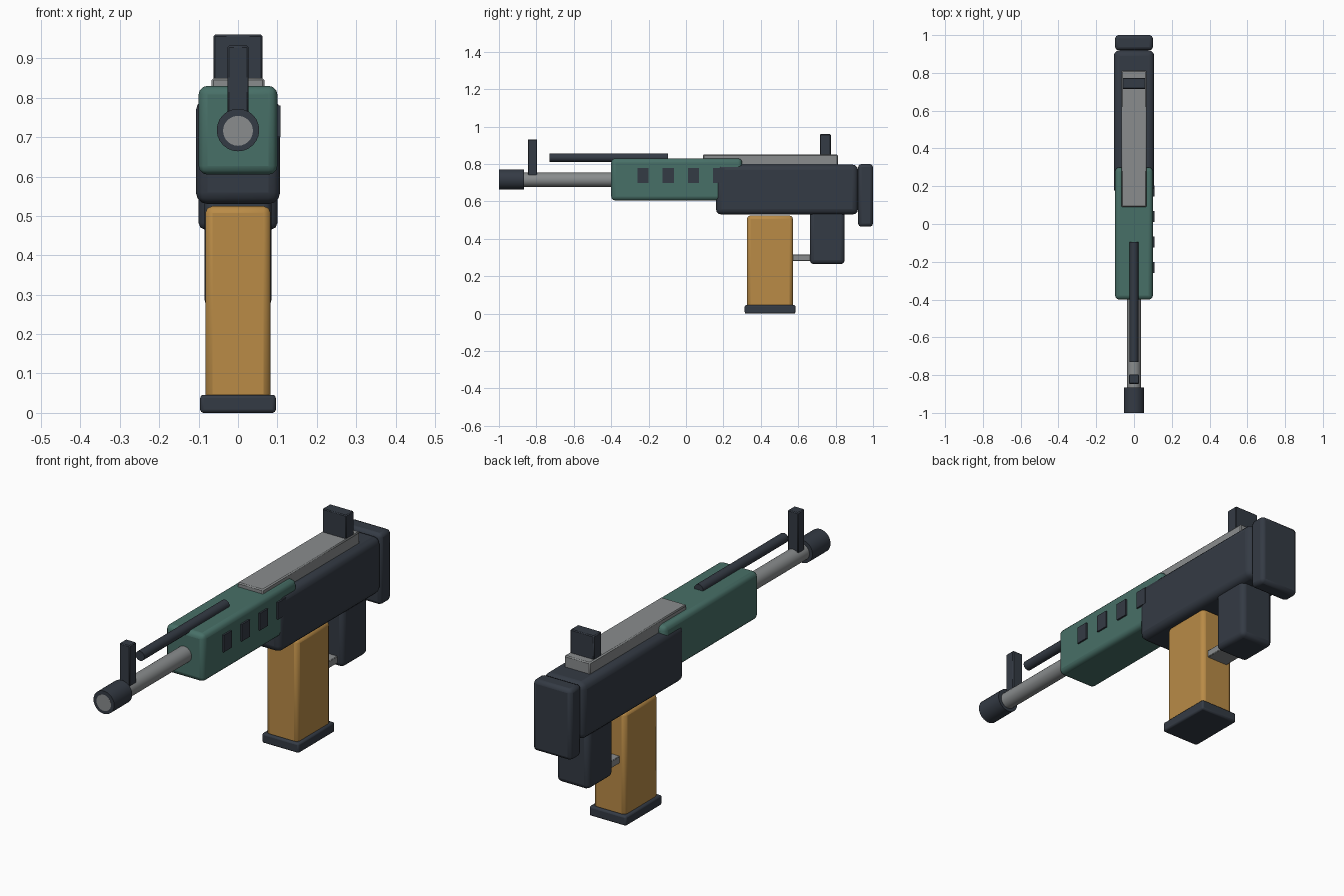
import bpy, math

if "Cube" in bpy.data.objects:
    bpy.data.objects.remove(bpy.data.objects["Cube"])

def material(name, r, g, b):
    m = bpy.data.materials.new(name)
    m.diffuse_color = tuple((c / 255) ** 2.2 for c in (r, g, b)) + (1,)
    m.use_nodes = True
    m.node_tree.nodes["Principled BSDF"].inputs["Base Color"].default_value = m.diffuse_color
    return m

CHARCOAL = material("charcoal", 55, 61, 70)
GREEN = material("muted_green", 73, 111, 103)
GREY = material("steel_grey", 136, 139, 140)
OCHRE = material("ochre", 184, 138, 72)

def finish(ob, name, mat, bevel=0, segments=2):
    ob.name = name
    ob.data.materials.append(mat)
    if bevel:
        mod = ob.modifiers.new("bevel", 'BEVEL')
        mod.width, mod.segments = bevel, segments
        mod.limit_method = 'ANGLE'
    bpy.ops.object.shade_smooth_by_angle(angle=math.radians(35))
    return ob

def box(name, mat, x, y, z, bevel=0, segments=2):
    """Rounded box from (min, max) ranges."""
    lo, hi = zip(x, y, z)
    bpy.ops.mesh.primitive_cube_add(size=1, location=[(a + b) / 2 for a, b in zip(lo, hi)])
    ob = bpy.context.object
    ob.scale = [b - a for a, b in zip(lo, hi)]
    bpy.ops.object.transform_apply(location=False, rotation=False, scale=True)
    return finish(ob, name, mat, bevel, segments)

def tube(name, mat, radius, y, z, sides=24):
    """Cylinder lying along y."""
    bpy.ops.mesh.primitive_cylinder_add(vertices=sides, radius=radius, depth=y[1] - y[0],
                                        location=(0, sum(y) / 2, z),
                                        rotation=(math.radians(90), 0, 0))
    return finish(bpy.context.object, name, mat)

def sym(w):
    return (-w, w)

# Main body
box("receiver", CHARCOAL, sym(0.107), (0.16, 0.92), (0.53, 0.797), 0.03, 3)
box("handguard", GREEN, sym(0.1), (-0.4, 0.3), (0.605, 0.83), 0.022, 3)
box("butt_plate", CHARCOAL, sym(0.1), (0.92, 1.0), (0.465, 0.8), 0.017)
box("top_cover", GREY, sym(0.067), (0.09, 0.812), (0.77, 0.85), 0.005, 1)

# Barrel group
tube("barrel", GREY, 0.038, (-1.0, -0.3), 0.716)
tube("muzzle", CHARCOAL, 0.054, (-0.9995, -0.865), 0.718)
tube("upper_rod", CHARCOAL, 0.023, (-0.73, -0.095), 0.834, 12)

# Sights
box("front_sight", CHARCOAL, sym(0.027), (-0.846, -0.796), (0.735, 0.932), 0.004, 1)
box("rear_sight", CHARCOAL, sym(0.062), (0.716, 0.774), (0.83, 0.96), 0.004, 1)

# Vents on the right side of the handguard
for i in range(4):
    c = -0.23 + 0.135 * i
    box(f"vent_{i + 1}", CHARCOAL, (0.099, 0.108), (c - 0.03, c + 0.03), (0.7, 0.78))

# Lower parts
box("magazine", OCHRE, sym(0.083), (0.326, 0.572), (0.03, 0.525), 0.018)
box("magazine_base", CHARCOAL, sym(0.096), (0.314, 0.585), (0, 0.046), 0.008)
box("grip", CHARCOAL, sym(0.085), (0.662, 0.848), (0.265, 0.56), 0.022, 3)
box("trigger_bar", GREY, sym(0.055), (0.55, 0.69), (0.282, 0.316), 0.003, 1)
